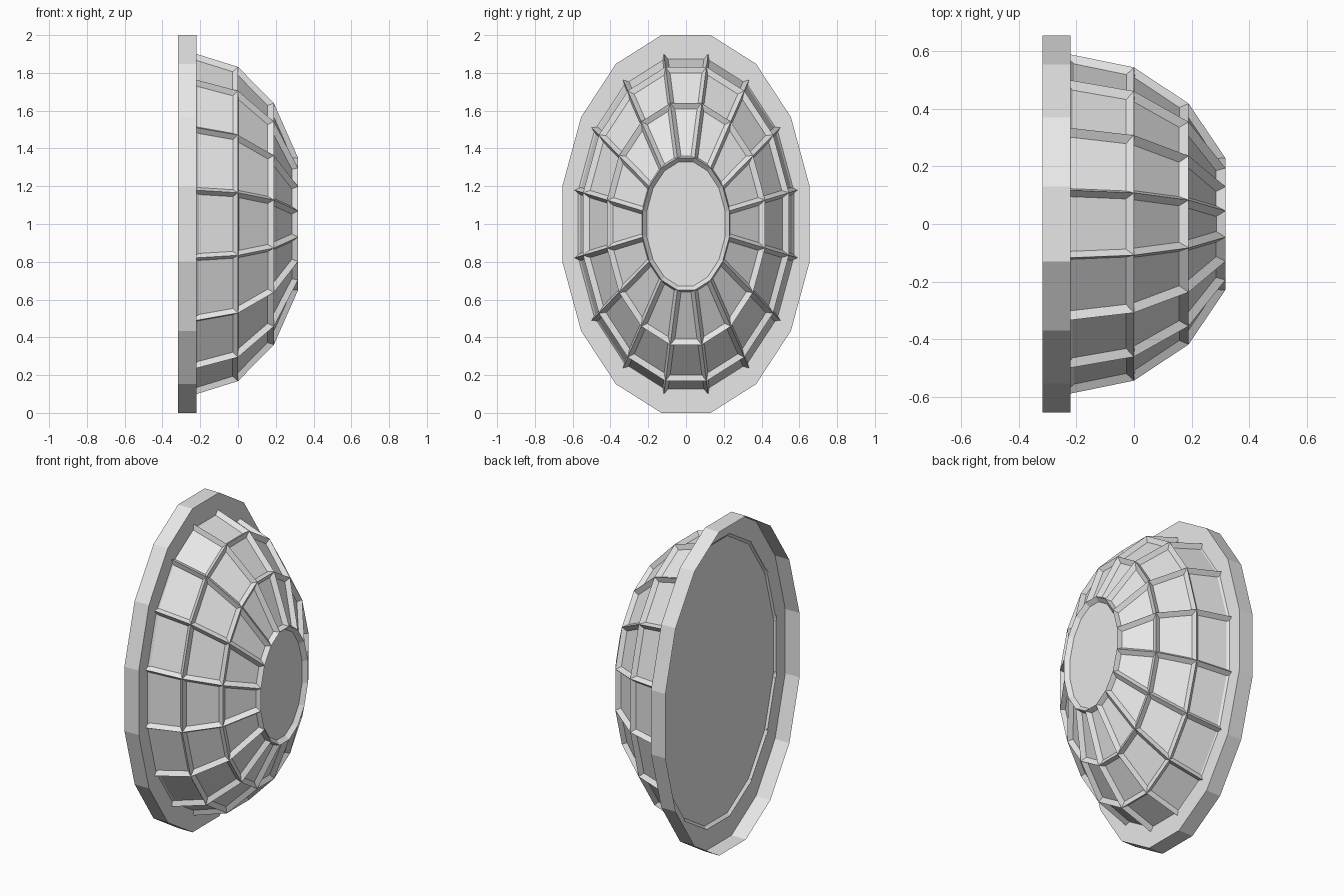
import bpy, bmesh, math
from mathutils import Vector

cube = bpy.data.objects.get("Cube")
if cube:
    bpy.data.objects.remove(cube, do_unlink=True)

SIDES = 16
SQUASH = 0.655          # width of the oval against its height
BASE_X = -0.22          # plane where dome and flange meet

grey = bpy.data.materials.new("light_grey")
grey.use_nodes = True
grey.diffuse_color = (0.8, 0.8, 0.8, 1)
grey.node_tree.nodes["Principled BSDF"].inputs["Base Color"].default_value = (0.8, 0.8, 0.8, 1)


def oval_ring(bm, x, radius):
    """Ring of vertices round the x axis, flat side on top."""
    ring = []
    for i in range(SIDES):
        a = (i + 0.5) * 2 * math.pi / SIDES
        ring.append(bm.verts.new((x, SQUASH * radius * math.cos(a), 1 + radius * math.sin(a))))
    return ring


def lathe(bm, profile):
    """Skin a list of (x, radius) rings; returns rows of faces and the rings."""
    rings = [oval_ring(bm, x, r) for x, r in profile]
    rows = []
    for low, high in zip(rings, rings[1:]):
        rows.append([bm.faces.new((low[i], low[(i + 1) % SIDES], high[(i + 1) % SIDES], high[i]))
                     for i in range(SIDES)])
    return rows, rings


def finish(bm, name):
    mesh = bpy.data.meshes.new(name)
    bm.to_mesh(mesh)
    bm.free()
    mesh.materials.append(grey)
    obj = bpy.data.objects.new(name, mesh)
    bpy.context.collection.objects.link(obj)
    return obj


# Domed lens: every panel is sunk between raised ribs
bm = bmesh.new()
rows, rings = lathe(bm, [(BASE_X, 0.918), (0, 0.848), (0.19, 0.652), (0.318, 0.357)])
tip = bm.faces.new(rings[-1])
panels = [f for row in rows for f in row] + [tip]
bm.normal_update()
bottom_row = rows[0]
bmesh.ops.inset_individual(bm, faces=panels, thickness=0.022, depth=-0.025, use_even_offset=True)

# Bottom panels run straight down to the flange
for face in bottom_row:
    verts = sorted(face.verts, key=lambda v: v.co.x)
    for low in verts[:2]:
        high = min(verts[2:], key=lambda v: (v.co - low.co).length)
        edge = low.co - high.co
        low.co = high.co + edge * ((BASE_X - high.co.x) / edge.x)
finish(bm, "ribbed_dome")

# Rim wall, open at the back, with the flange the dome sits on
bm = bmesh.new()
outer = 1 / math.cos(math.pi / SIDES)
lathe(bm, [(-0.318, outer), (BASE_X, outer), (BASE_X, 0.89)])
finish(bm, "rim")

# Shallow recessed plate closing the back of the dome
bm = bmesh.new()
rows, rings = lathe(bm, [(BASE_X, 0.89), (-0.205, 0.872)])
bm.faces.new(list(reversed(rings[-1])))
for face in rows[0]:
    face.normal_flip()
finish(bm, "back_plate")
